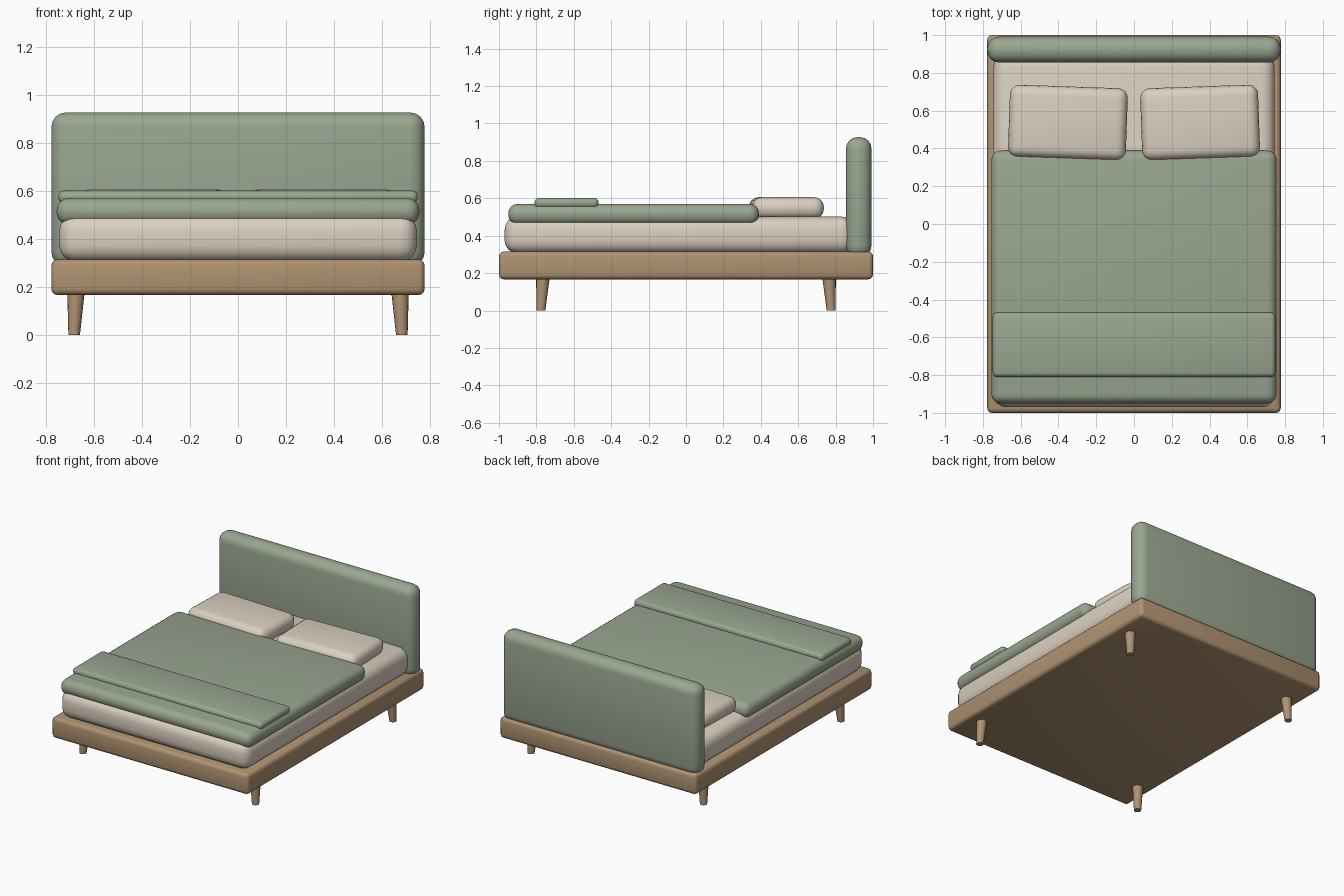
import bpy
import bmesh
from math import radians
from mathutils import Vector, Matrix

cube = bpy.data.objects.get("Cube")
if cube:
    bpy.data.objects.remove(cube, do_unlink=True)


def material(name, color):
    mat = bpy.data.materials.new(name)
    mat.use_nodes = True
    rgba = (*color, 1.0)
    mat.diffuse_color = rgba
    mat.node_tree.nodes["Principled BSDF"].inputs["Base Color"].default_value = rgba
    return mat


sage = material("sage fabric", (0.32, 0.38, 0.28))
wood = material("oak wood", (0.43, 0.29, 0.165))
linen = material("cream linen", (0.71, 0.63, 0.53))


def add_object(name, bm, mat):
    mesh = bpy.data.meshes.new(name)
    bm.to_mesh(mesh)
    bm.free()
    mesh.materials.append(mat)
    obj = bpy.data.objects.new(name, mesh)
    bpy.context.collection.objects.link(obj)
    return obj


def soft_box(name, low, high, radius, mat, segments=3, turn=0):
    """Rounded box between two corners, turned about its own z axis."""
    low, high = Vector(low), Vector(high)
    bm = bmesh.new()
    bmesh.ops.create_cube(bm, size=1)
    bmesh.ops.scale(bm, vec=high - low, verts=bm.verts)
    bmesh.ops.bevel(bm, geom=bm.edges[:], offset=radius, segments=segments,
                    profile=0.5, affect='EDGES', clamp_overlap=True)
    obj = add_object(name, bm, mat)
    obj.location = (low + high) / 2
    obj.rotation_euler.z = radians(turn)
    return obj


def leg(name, sx, sy):
    """Tapered round leg, leaning slightly outward."""
    bm = bmesh.new()
    top, bottom = Vector((sx * 0.674, sy * 0.764, 0.19)), Vector((sx * 0.682, sy * 0.776, 0))
    bmesh.ops.create_cone(bm, cap_ends=True, segments=16, radius1=0.024,
                          radius2=0.037, depth=top.z,
                          matrix=Matrix.Translation((0, 0, top.z / 2)))
    for v in bm.verts:
        v.co += bottom.lerp(top, v.co.z / top.z) * Vector((1, 0, 0)).x - Vector((0, 0, v.co.z))
    return add_object(name, bm, wood)


# Wooden base and legs
soft_box("bed_frame", (-0.777, -1, 0.167), (0.777, 1, 0.315), 0.025, wood)
for sx, side in ((1, "left"), (-1, "right")):
    for sy, end in ((-1, "front"), (1, "back")):
        leg(f"{end}_{side}_leg", sx, sy)

# Upholstered headboard
soft_box("headboard", (-0.777, 0.855, 0.285), (0.777, 0.992, 0.927), 0.062, sage, 4)

# Mattress and bedding
soft_box("mattress", (-0.745, -0.97, 0.305), (0.745, 0.9, 0.502), 0.07, linen, 4)
soft_box("duvet", (-0.755, -0.95, 0.46), (0.755, 0.39, 0.57), 0.05, sage, 4)
soft_box("folded_throw", (-0.748, -0.81, 0.548), (0.748, -0.468, 0.602), 0.024, sage)

# Pillows, mirrored about the middle
for sx, side in ((1, "left"), (-1, "right")):
    soft_box(f"{side}_pillow", (sx * 0.35 - 0.312, 0.346, 0.49),
             (sx * 0.35 + 0.312, 0.728, 0.606), 0.052, linen, 4, turn=sx * 2)

# Smooth shading with sharp edges kept
bpy.ops.object.select_all(action='DESELECT')
for obj in bpy.context.collection.objects:
    if obj.type == 'MESH':
        obj.select_set(True)
        bpy.context.view_layer.objects.active = obj
bpy.ops.object.shade_smooth_by_angle(angle=radians(30))
